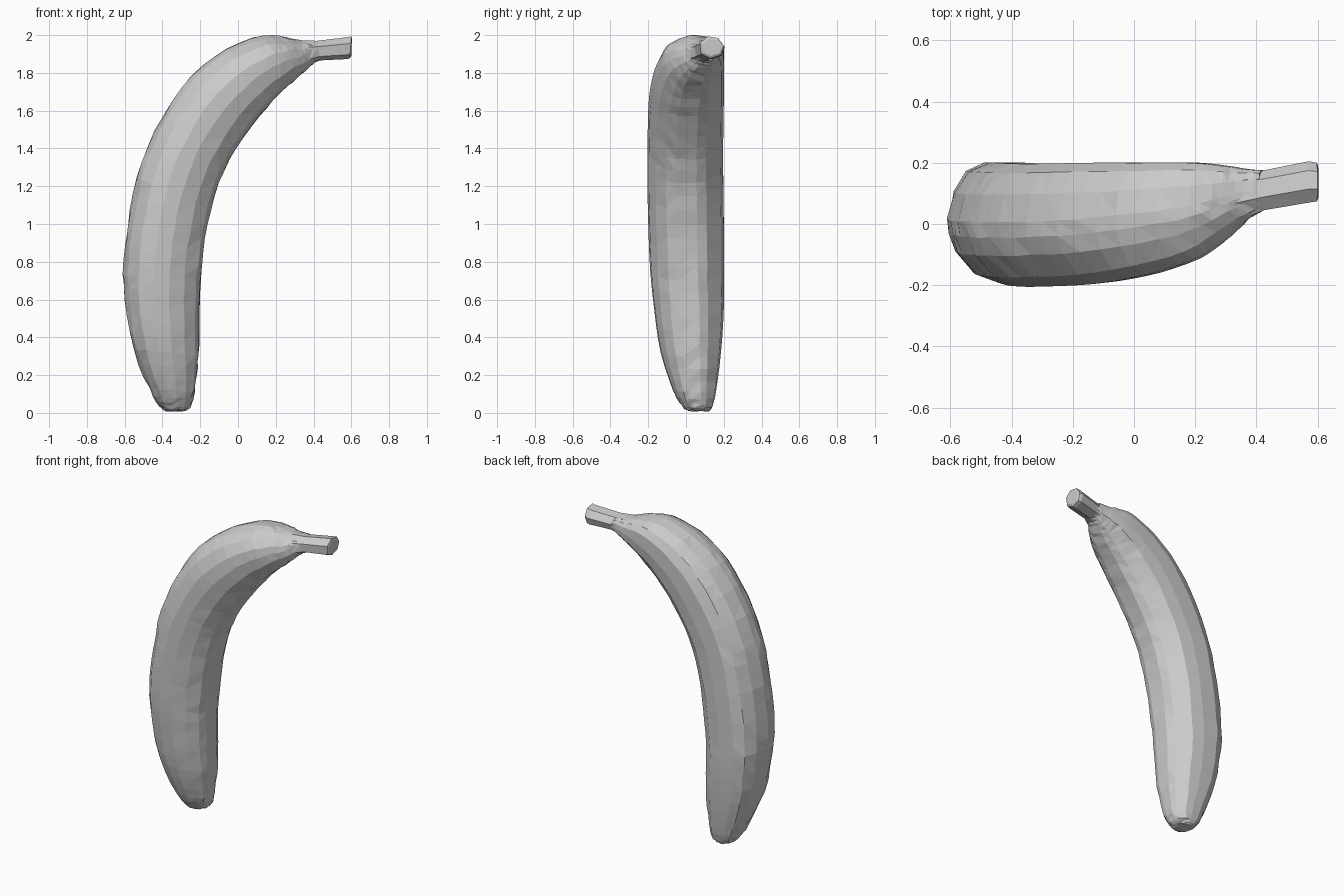
import bpy
import bmesh
import random
from mathutils import Vector

random.seed(4)
cube = bpy.data.objects.get("Cube")
if cube:
    bpy.data.objects.remove(cube, do_unlink=True)

skin = bpy.data.materials.new("plain grey")
skin.use_nodes = True
GREY = (0.6, 0.6, 0.6, 1)
skin.diffuse_color = GREY
skin.node_tree.nodes["Principled BSDF"].inputs["Base Color"].default_value = GREY


def catmull(a, b, c, d, t):
    return [0.5 * (2 * q + (r - p) * t + (2 * p - 5 * q + 4 * r - s) * t * t
                   + (3 * q - p - 3 * r + s) * t ** 3)
            for p, q, r, s in zip(a, b, c, d)]


def refine(stations, steps):
    """Smoothly interpolate extra stations between the given ones."""
    out = []
    last = len(stations) - 1
    for i in range(last):
        quad = [stations[min(max(i + k, 0), last)] for k in (-1, 0, 1, 2)]
        out += [catmull(*quad, s / steps) for s in range(steps)]
    return out + [stations[-1]]


def loft(name, stations, profile, jitter=0.0):
    """Each station: outer x, outer z, inner x, inner z, front y, back y."""
    bm = bmesh.new()
    rings = []
    for ox, oz, ix, iz, front, back in stations:
        ring = []
        for u, v in profile:
            s = (u + 1) / 2
            t = (v + 1) / 2
            co = Vector((ox + (ix - ox) * s, front + (back - front) * t, oz + (iz - oz) * s))
            wobble = Vector([random.uniform(-jitter, jitter) for _ in range(3)])
            wobble.y *= 1 - abs(v)
            ring.append(bm.verts.new(co + wobble))
        rings.append(ring)
    n = len(profile)
    for a, b in zip(rings, rings[1:]):
        for i in range(n):
            j = (i + 1) % n
            bm.faces.new((a[i], a[j], b[j], b[i]))
    bm.faces.new(rings[0])
    bm.faces.new(rings[-1])
    bmesh.ops.triangulate(bm, faces=bm.faces[:])
    bmesh.ops.recalc_face_normals(bm, faces=bm.faces[:])
    mesh = bpy.data.meshes.new(name)
    bm.to_mesh(mesh)
    bm.free()
    mesh.materials.append(skin)
    obj = bpy.data.objects.new(name, mesh)
    bpy.context.collection.objects.link(obj)
    return obj


# Rounded section with soft ridges, flatter at the back
section = [(-1, .05), (-.9, .5), (-.7, .85), (-.4, 1), (.1, 1), (.5, .93),
           (.9, .55), (1, .3), (1, -.25), (.9, -.5), (.6, -.78), (.2, -.96),
           (-.2, -1), (-.6, -.85), (-.88, -.5), (-.98, -.2)]

# Curved fruit from the blunt tip up to the neck
body = [
    (-.38, .01, -.29, .01, .01, .12),
    (-.42, .04, -.255, .03, -.02, .14),
    (-.47, .13, -.23, .11, -.07, .16),
    (-.555, .34, -.21, .3, -.135, .185),
    (-.60, .6, -.205, .5, -.17, .2),
    (-.605, .8, -.2, .7, -.19, .2),
    (-.57, 1.07, -.175, .92, -.2, .2),
    (-.51, 1.33, -.125, 1.15, -.205, .197),
    (-.4, 1.57, -.045, 1.34, -.203, .197),
    (-.25, 1.78, .07, 1.52, -.195, .2),
    (-.06, 1.93, .19, 1.66, -.165, .2),
    (.13, 1.998, .29, 1.755, -.115, .2),
    (.25, 1.99, .36, 1.815, -.045, .19),
    (.33, 1.973, .40, 1.85, .01, .18),
    (.41, 1.968, .43, 1.867, .045, .175),
]
loft("fruit_body", refine(body, 3), section, 0.004)

# Angular stem, flared a little at the cut end
hexagon = [(-1, -.35), (-.85, .55), (-.1, 1), (.7, .75), (1, -.1), (.6, -.9), (-.4, -1)]
stem = [
    (.33, 1.971, .40, 1.852, .015, .178),
    (.42, 1.97, .435, 1.866, .045, .176),
    (.57, 1.988, .575, 1.873, .07, .205),
    (.60, 1.993, .592, 1.877, .074, .2),
    (.603, 1.98, .6, 1.89, .085, .19),
]
loft("stem", stem, hexagon)
